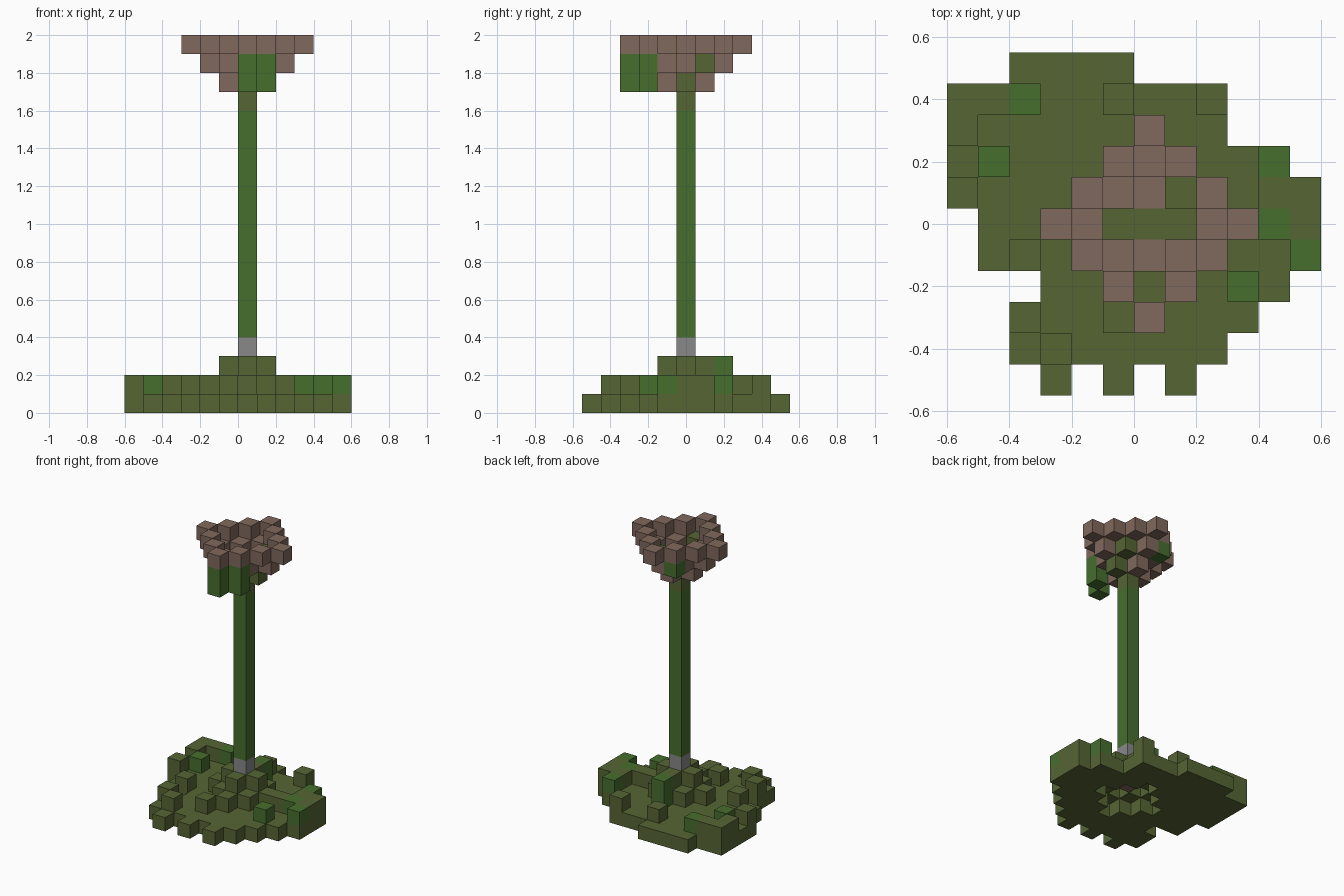
import bpy
import bmesh
from mathutils import Vector

if "Cube" in bpy.data.objects:
    bpy.data.objects.remove(bpy.data.objects["Cube"], do_unlink=True)

S = 0.1                                # block size
ORIGIN = Vector((0.05, 0, S / 2))      # stem axis, centre of lowest block


def material(name, rgb):
    m = bpy.data.materials.new(name)
    m.use_nodes = True
    colour = (*rgb, 1)
    m.diffuse_color = colour
    bsdf = next(n for n in m.node_tree.nodes if n.type == 'BSDF_PRINCIPLED')
    bsdf.inputs["Base Color"].default_value = colour
    return m


olive = material("olive", (0.093, 0.130, 0.034))
green = material("leaf green", (0.061, 0.156, 0.027))
brown = material("brown", (0.216, 0.138, 0.109))
grey = material("grey", (0.246, 0.246, 0.246))


def ring(r, k):
    """Diamond ring of blocks at distance r from the stem, on level k."""
    return {(i, j, k) for i in range(-r, r + 1) for j in range(-r, r + 1)
            if abs(i) + abs(j) == r}


def level(k, *cells):
    return {(i, j, k) for i, j in cells}


def column(i, j, low, high):
    return {(i, j, k) for k in range(low, high)}


parts = {}

# Ground slab with ragged outline and a diamond hollow below the stem
spans = {5: (-4, -1), 4: (-6, 2), 3: (-6, 2), 2: (-6, 4), 1: (-6, 5), 0: (-5, 5),
         -1: (-5, 5), -2: (-3, 4), -3: (-4, 3), -4: (-4, 2)}
slab = {(i, j, 0) for j, (a, b) in spans.items() for i in range(a, b + 1)
        if abs(i) + abs(j) > 2}
parts["ground_slab"] = (slab | level(0, (-3, -5), (-1, -5), (1, -5)), olive)

# Plants on the ground
plants = level(1, (-4, 4), (-5, 2), (4, 2), (4, 0), (5, -1), (3, -2))
plants |= column(0, 2, 1, 3)
parts["ground_plants"] = (plants, green)

# Stepped mound and loose blocks
parts["mound"] = ((ring(2, 1) | ring(1, 2)) - plants, olive)
parts["ground_bumps"] = (level(1, (-6, 4), (-5, 4), (-6, 3), (-6, 1), (-4, -1),
                               (-4, -3), (-3, -4), (-1, -3), (-1, 4), (2, 4),
                               (4, 1), (5, 1), (5, 0), (3, 0)), olive)

# Stem
parts["root"] = (column(0, 0, 1, 3), brown)
parts["stem_foot"] = (column(0, 0, 3, 4), grey)
parts["stem"] = (column(0, 0, 4, 16), green)
parts["stem_top"] = (column(0, 0, 16, 18), olive)

# Stepped bowl with a few mossy blocks and hanging leaves
moss = level(18, (1, 1), (0, -2)) | level(17, (1, 0))
parts["bowl_moss"] = (moss, olive)
parts["bowl"] = ((ring(3, 19) | ring(2, 18) | ring(1, 17)) - moss, brown)
parts["hanging_leaves"] = (column(0, -3, 17, 19) | column(1, -2, 17, 19)
                           | level(18, (-1, 2)), green)

occupied = set().union(*(cells for cells, _ in parts.values()))
DIRECTIONS = [Vector(d) for d in ((1, 0, 0), (-1, 0, 0), (0, 1, 0),
                                  (0, -1, 0), (0, 0, 1), (0, 0, -1))]


def build(name, cells, mat):
    """Blocks merged into one mesh, keeping only the exposed faces."""
    bm = bmesh.new()
    for cell in sorted(cells):
        c = Vector(cell)
        for n in DIRECTIONS:
            if tuple(int(v) for v in c + n) in occupied:
                continue
            u = Vector((n.y, n.z, n.x))
            v = n.cross(u)
            corners = (u + v, v - u, -u - v, u - v)
            bm.faces.new([bm.verts.new(ORIGIN + S * (c + (n + q) / 2))
                          for q in corners])
    bmesh.ops.remove_doubles(bm, verts=bm.verts, dist=S / 100)
    mesh = bpy.data.meshes.new(name)
    bm.to_mesh(mesh)
    bm.free()
    mesh.materials.append(mat)
    obj = bpy.data.objects.new(name, mesh)
    bpy.context.collection.objects.link(obj)


for part_name, (part_cells, part_mat) in parts.items():
    build(part_name, part_cells, part_mat)

# Thin moss patch on the bowl floor
bpy.ops.mesh.primitive_cube_add(size=1, location=(-0.05, 0, 1.802))
patch = bpy.context.object
patch.name = "moss_patch"
patch.scale = (S, S, 0.005)
patch.data.materials.append(olive)
